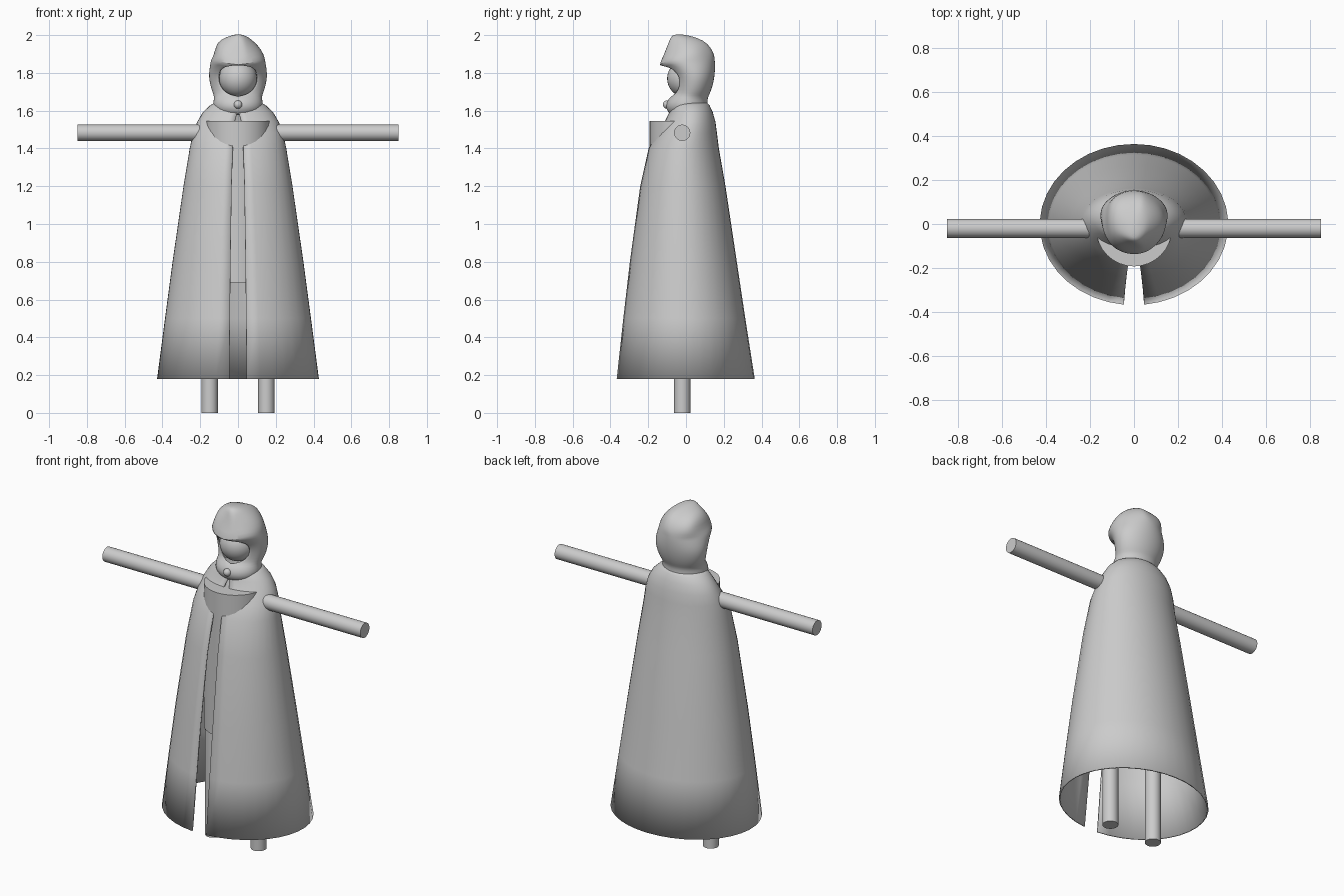
import bpy, bmesh, math
from mathutils import Vector

old = bpy.data.objects.get("Cube")
if old:
    bpy.data.objects.remove(old)

# One plain grey for everything
grey = bpy.data.materials.new("plain grey")
grey.use_nodes = True
grey.diffuse_color = (0.6, 0.6, 0.6, 1)
grey.node_tree.nodes["Principled BSDF"].inputs["Base Color"].default_value = (0.6, 0.6, 0.6, 1)


def finish(obj, name, angle=40):
    obj.name = name
    obj.data.materials.append(grey)
    bpy.ops.object.select_all(action="DESELECT")
    obj.select_set(True)
    bpy.context.view_layer.objects.active = obj
    bpy.ops.object.shade_smooth_by_angle(angle=math.radians(angle))
    return obj


def rod(name, a, b, radius):
    a, b = Vector(a), Vector(b)
    bpy.ops.mesh.primitive_cylinder_add(vertices=32, radius=radius, depth=(b - a).length,
                                        location=(a + b) / 2)
    obj = bpy.context.object
    obj.rotation_euler = (b - a).to_track_quat("Z", "Y").to_euler()
    return finish(obj, name)


def ball(name, location, radius):
    bpy.ops.mesh.primitive_uv_sphere_add(segments=32, ring_count=16, radius=radius, location=location)
    return finish(bpy.context.object, name)


def draped_cloth(name, rings, segments, thickness, fold=None, cap=False):
    """Loft oval rings (z, half width, front y, back y, half gap) left open at the front."""
    bm = bmesh.new()
    rows = []
    for z, w, front, back, gap in rings:
        start = math.asin(gap / w)
        mid, depth = (front + back) / 2, (back - front) / 2
        row = []
        for i in range(segments + 1):
            t = start + (math.tau - 2 * start) * i / segments
            p = Vector((w * math.sin(t), mid - depth * math.cos(t), z))
            row.append(bm.verts.new(fold(p) if fold else p))
        rows.append(row)
    for low, high in zip(rows, rows[1:]):
        for i in range(segments):
            bm.faces.new((low[i], low[i + 1], high[i + 1], high[i]))
    if cap:
        bm.faces.new(rows[-1][:-1])
    bmesh.ops.remove_doubles(bm, verts=bm.verts, dist=0.0005)
    bmesh.ops.recalc_face_normals(bm, faces=bm.faces)
    mesh = bpy.data.meshes.new(name)
    bm.to_mesh(mesh)
    bm.free()
    obj = bpy.data.objects.new(name, mesh)
    bpy.context.collection.objects.link(obj)
    finish(obj, name, 60)
    solid = obj.modifiers.new("thickness", "SOLIDIFY")
    solid.thickness = thickness
    solid.offset = 0
    return obj


# Mannequin body
rod("torso", (0, -0.02, 0.69), (0, -0.02, 1.545), 0.173)
for side, s in (("left", 1), ("right", -1)):
    rod(side + "_arm", (0.1 * s, -0.02, 1.483), (0.85 * s, -0.02, 1.483), 0.043)
    rod(side + "_leg", (0.15 * s, -0.02, 0), (0.15 * s, -0.02, 0.75), 0.043)
ball("head", (0, 0, 1.77), 0.1)
ball("clasp_button", (0, -0.1, 1.632), 0.022)

# Long cloak, split down the front
draped_cloth("cloak", [
    (0.18, 0.425, -0.365, 0.36, 0.046),
    (0.50, 0.383, -0.33, 0.31, 0.043),
    (0.80, 0.343, -0.295, 0.265, 0.04),
    (1.20, 0.285, -0.24, 0.205, 0.034),
    (1.40, 0.252, -0.195, 0.17, 0.028),
    (1.48, 0.235, -0.15, 0.16, 0.025),
    (1.54, 0.212, -0.11, 0.152, 0.018),
    (1.59, 0.182, -0.085, 0.138, 0.004),
    (1.625, 0.145, -0.075, 0.122, 0),
    (1.65, 0.10, -0.06, 0.10, 0),
], 36, 0.008)


# Hood with a drooping peak over the face and a creased crown
def hood_fold(p):
    droop = max(0, -0.09 - p.y) * 0.5 if p.z > 1.84 else 0
    crease = 0.012 * math.sin(9 * p.z + 40 * p.x) if p.z > 1.88 and p.z < 1.99 else 0
    return p + Vector((-crease, 0, crease * 0.5 - droop))


hood = draped_cloth("hood", [
    (1.575, 0.10, -0.075, 0.11, 0),
    (1.61, 0.128, -0.105, 0.115, 0),
    (1.645, 0.127, -0.10, 0.11, 0),
    (1.672, 0.123, -0.08, 0.112, 0),
    (1.69, 0.13, -0.062, 0.122, 0.06),
    (1.73, 0.142, -0.055, 0.137, 0.095),
    (1.78, 0.151, -0.06, 0.147, 0.102),
    (1.82, 0.148, -0.09, 0.15, 0.092),
    (1.85, 0.144, -0.125, 0.15, 0.055),
    (1.865, 0.141, -0.142, 0.149, 0),
    (1.90, 0.13, -0.12, 0.147, 0),
    (1.94, 0.108, -0.10, 0.127, 0),
    (1.97, 0.078, -0.087, 0.095, 0),
    (1.99, 0.045, -0.075, 0.035, 0),
    (2.0, 0.015, -0.06, -0.02, 0),
], 32, 0.008, hood_fold, True)
hood.modifiers.new("smooth", "SUBSURF").levels = 1
